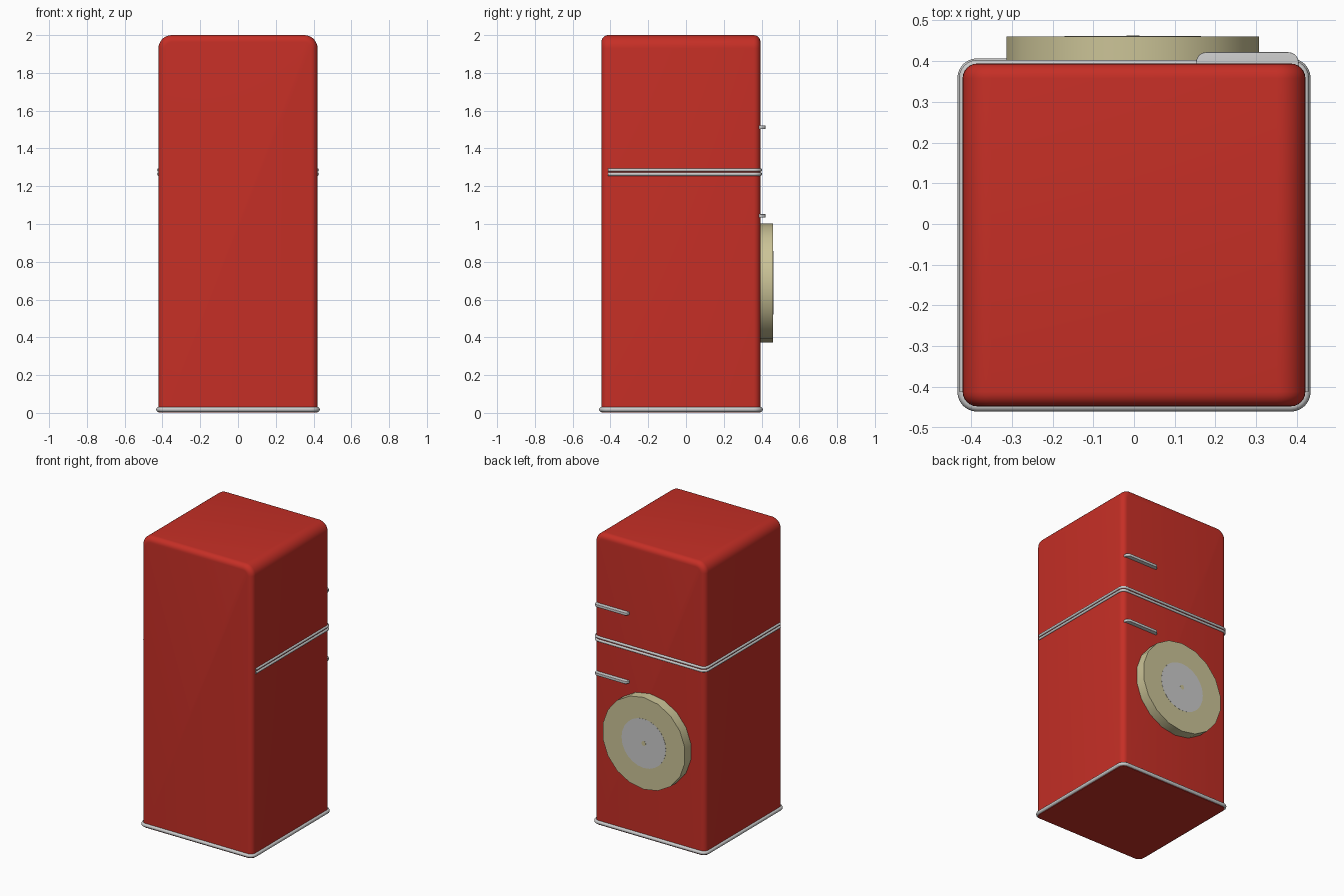
import bpy, bmesh, math
from mathutils import Vector, Matrix

if "Cube" in bpy.data.objects:
    bpy.data.objects.remove(bpy.data.objects["Cube"])


def material(name, rgb):
    m = bpy.data.materials.new(name)
    m.diffuse_color = (*rgb, 1)
    m.use_nodes = True
    m.node_tree.nodes["Principled BSDF"].inputs["Base Color"].default_value = m.diffuse_color
    return m


RED = material("red enamel", (0.56, 0.028, 0.019))
CHROME = material("chrome grey", (0.60, 0.60, 0.60))
CREAM = material("cream", (0.60, 0.55, 0.31))

X, Y0, Y1 = 0.421, -0.448, 0.394   # body outline
R = 0.036                          # upright corner radius


def finish(name, bm, mat, angle=35):
    bmesh.ops.recalc_face_normals(bm, faces=bm.faces)
    me = bpy.data.meshes.new(name)
    bm.to_mesh(me)
    bm.free()
    me.materials.append(mat)
    ob = bpy.data.objects.new(name, me)
    bpy.context.collection.objects.link(ob)
    bpy.ops.object.select_all(action='DESELECT')
    ob.select_set(True)
    bpy.context.view_layer.objects.active = ob
    bpy.ops.object.shade_smooth_by_angle(angle=math.radians(angle))
    return ob


def box(x0, x1, y0, y1, z0, z1):
    bm = bmesh.new()
    bmesh.ops.create_cube(bm, size=1)
    for v in bm.verts:
        v.co = ((x0 + x1) / 2 + v.co.x * (x1 - x0),
                (y0 + y1) / 2 + v.co.y * (y1 - y0),
                (z0 + z1) / 2 + v.co.z * (z1 - z0))
    return bm


def bevel(bm, test, width, segs):
    edges = [e for e in bm.edges if test(e)]
    bmesh.ops.bevel(bm, geom=edges, offset=width, segments=segs,
                    profile=0.5, affect='EDGES', clamp_overlap=True)


def corner(cx, cy, a0, n=6):
    # quarter arc as (point, outward normal) pairs
    out = []
    for i in range(n + 1):
        a = math.radians(a0 + 90 * i / n)
        d = Vector((math.cos(a), math.sin(a), 0))
        out.append((Vector((cx, cy, 0)) + d * R, d))
    return out


def sweep(name, path, z, out_r, z_r, closed, sides=10):
    # sweep an elliptical section along a flat path
    bm = bmesh.new()
    rings = []
    for p, n in path:
        ring = []
        for k in range(sides):
            a = 2 * math.pi * k / sides
            ring.append(bm.verts.new(p + n * (out_r * math.cos(a))
                                     + Vector((0, 0, z + z_r * math.sin(a)))))
        rings.append(ring)
    count = len(rings)
    for i in range(count if closed else count - 1):
        a, b = rings[i], rings[(i + 1) % count]
        for k in range(sides):
            j = (k + 1) % sides
            bm.faces.new((a[k], a[j], b[j], b[k]))
    if not closed:
        bm.faces.new(rings[0])
        bm.faces.new(rings[-1])
    return finish(name, bm, CHROME, 50)


def disc(name, radius, y0, y1, sides, mat):
    bm = bmesh.new()
    turn = Matrix.Translation((-0.003, (y0 + y1) / 2, 0.688)) @ Matrix.Rotation(math.pi / 2, 4, 'X')
    bmesh.ops.create_cone(bm, cap_ends=True, segments=sides, radius1=radius,
                          radius2=radius, depth=y1 - y0, matrix=turn)
    return finish(name, bm, mat, 30)


# cabinet: large radius along the top sides, smaller around front and back
bm = box(-X, X, Y0, Y1, 0.002, 2.0)
bevel(bm, lambda e: all(v.co.z > 1.9 for v in e.verts)
      and abs(e.verts[0].co.y - e.verts[1].co.y) > 0.1, 0.07, 8)
bevel(bm, lambda e: abs(e.verts[0].co.y - e.verts[1].co.y) < 1e-4
      and not all(v.co.z < 0.1 for v in e.verts)
      and any(abs(f.normal.y) > 0.9 for f in e.link_faces), R, 6)
finish("cabinet", bm, RED)

# base trim all the way round
back = corner(X - R, Y1 - R, 0) + corner(-X + R, Y1 - R, 90)
front = corner(-X + R, Y0 + R, 180) + corner(X - R, Y0 + R, 270)
sweep("base_trim", back + front, 0.018, 0.013, 0.013, True)

# twin door trims around the sides and back
ends = [(Vector((s * X, -0.412, 0)), Vector((s, 0, 0))) for s in (1, -1)]
for name, z in (("upper_door_trim", 1.286), ("lower_door_trim", 1.264)):
    sweep(name, [ends[0]] + back + [ends[1]], z, 0.009, 0.009, False)

# door handles
for name, z in (("upper_handle", 1.512), ("lower_handle", 1.043)):
    bm = box(0.152, 0.405, 0.384, 0.422, z - 0.009, z + 0.009)
    bevel(bm, lambda e: abs(e.verts[0].co.z - e.verts[1].co.z) > 0.01
          and e.verts[0].co.y > 0.4, 0.026, 5)
    bevel(bm, lambda e: abs(e.verts[0].co.z - e.verts[1].co.z) < 1e-4
          and all(v.co.y > 0.386 for v in e.verts), 0.005, 3)
    finish(name, bm, CHROME)

# round dial on the door, with grey centre plate and hub
disc("dial", 0.315, 0.388, 0.461, 18, CREAM)
disc("dial_centre_plate", 0.168, 0.459, 0.462, 24, CHROME)
disc("dial_hub", 0.016, 0.46, 0.463, 12, CREAM)
